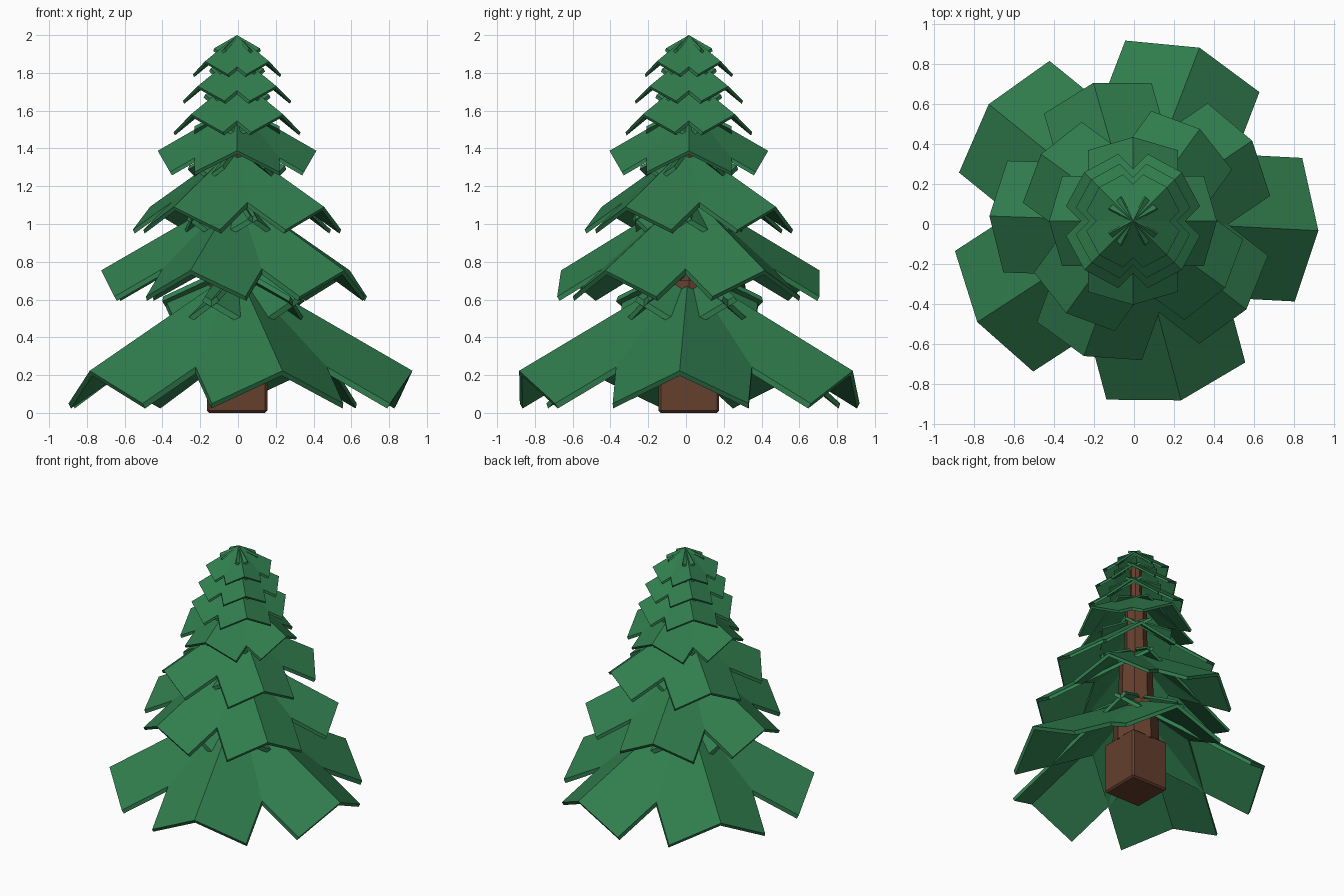
import bpy, bmesh
from math import radians, cos
from mathutils import Matrix, Vector

cube = bpy.data.objects.get("Cube")
if cube:
    bpy.data.objects.remove(cube, do_unlink=True)

CENTRE = Vector((-0.005, 0.015, 0))
TILT = radians(30)


def material(name, colour):
    mat = bpy.data.materials.new(name)
    mat.use_nodes = True
    mat.diffuse_color = colour
    bsdf = next(n for n in mat.node_tree.nodes if n.type == 'BSDF_PRINCIPLED')
    bsdf.inputs["Base Color"].default_value = colour
    bsdf.inputs["Roughness"].default_value = 0.8
    return mat


def finish(bm, name, mat):
    bmesh.ops.recalc_face_normals(bm, faces=bm.faces)
    mesh = bpy.data.meshes.new(name)
    bm.to_mesh(mesh)
    bm.free()
    mesh.materials.append(mat)
    obj = bpy.data.objects.new(name, mesh)
    obj.location = CENTRE
    bpy.context.collection.objects.link(obj)
    return obj


green = material("pine green", (0.03, 0.205, 0.075, 1))
brown = material("bark brown", (0.13, 0.05, 0.027, 1))


# One branch: a roof-shaped plate, extruded outward and tilted down
def add_branch(bm, angle, reach, half_width, drop, apex, inner, thick):
    section = [(half_width, -drop), (0, 0), (-half_width, -drop),
               (-half_width, -drop - thick), (0, -thick), (half_width, -drop - thick)]
    place = (Matrix.Translation((0, 0, apex)) @ Matrix.Rotation(radians(angle), 4, 'Z')
             @ Matrix.Rotation(TILT, 4, 'Y'))
    rings = [[bm.verts.new(place @ Vector((x, y, z))) for y, z in section]
             for x in (-inner, reach / cos(TILT))]
    for ring in rings:
        bm.faces.new((ring[0], ring[1], ring[4], ring[5]))
        bm.faces.new((ring[1], ring[2], ring[3], ring[4]))
    for i in range(6):
        j = (i + 1) % 6
        bm.faces.new((rings[0][i], rings[0][j], rings[1][j], rings[1][i]))


# Tiers: branch count, first angle, reach, half width, drop, apex height, inner overlap
tiers = [
    (5, -3, 0.93, 0.36, 0.20, 0.76, 0.06),
    (5, 34, 0.72, 0.28, 0.16, 1.17, 0.03),
    (4, 54, 0.57, 0.25, 0.14, 1.42, 0.02),
    (4, 0, 0.42, 0.225, 0.13, 1.63, 0),
    (4, 45, 0.345, 0.185, 0.11, 1.78, 0),
    (4, 45, 0.295, 0.155, 0.09, 1.90, 0),
    (4, 45, 0.24, 0.13, 0.08, 2.0, 0),
]
for n, (count, start, reach, half, drop, apex, inner) in enumerate(tiers, 1):
    bm = bmesh.new()
    for k in range(count):
        add_branch(bm, start + k * 360 / count, reach, half, drop, apex, inner,
                   0.012 + 0.02 * reach)
    finish(bm, f"branch_tier_{n}", green)

# Square trunk base with softened edges
bm = bmesh.new()
bmesh.ops.create_cube(bm, size=1, matrix=Matrix.Translation((0, 0, 0.2))
                      @ Matrix.Diagonal((0.32, 0.32, 0.4, 1)))
bmesh.ops.bevel(bm, geom=bm.edges[:], offset=0.012, segments=1, affect='EDGES')
finish(bm, "trunk_base", brown)

# Stepped upper trunk
steps = [(0.17, 0.38, 0.70), (0.13, 0.68, 1.10), (0.085, 1.08, 1.50), (0.045, 1.48, 1.85)]
bm = bmesh.new()
for radius, low, high in steps:
    bmesh.ops.create_cone(bm, cap_ends=True, segments=8, radius1=radius, radius2=radius * 0.92,
                          depth=high - low,
                          matrix=Matrix.Translation((0, 0, (low + high) / 2)))
finish(bm, "trunk_upper", brown)
